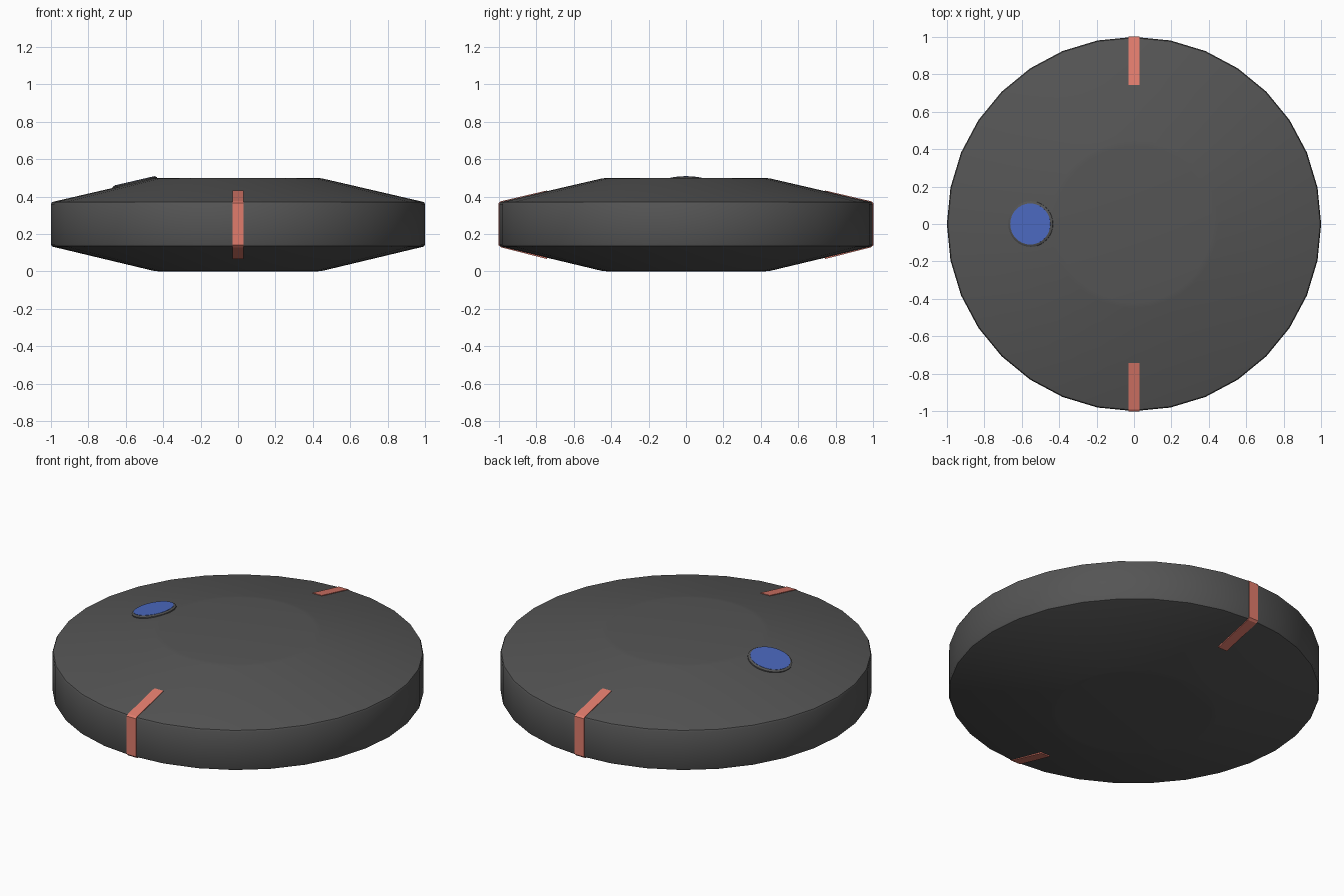
import bpy, bmesh, math
from mathutils import Matrix

if "Cube" in bpy.data.objects:
    bpy.data.objects.remove(bpy.data.objects["Cube"])

SIDES = 32
SLOPE = math.atan2(0.13, 0.56)


def material(name, rgb):
    m = bpy.data.materials.new(name)
    m.diffuse_color = (*rgb, 1)
    m.use_nodes = True
    m.node_tree.nodes["Principled BSDF"].inputs["Base Color"].default_value = m.diffuse_color
    return m


def finish(name, bm, mat, smooth=True):
    bmesh.ops.recalc_face_normals(bm, faces=bm.faces)
    me = bpy.data.meshes.new(name)
    bm.to_mesh(me)
    bm.free()
    ob = bpy.data.objects.new(name, me)
    bpy.context.collection.objects.link(ob)
    me.materials.append(mat)
    if smooth:
        bpy.ops.object.select_all(action='DESELECT')
        ob.select_set(True)
        bpy.context.view_layer.objects.active = ob
        bpy.ops.object.shade_smooth_by_angle(angle=math.radians(35))
    return ob


def lathe(profile, sides):
    # Revolve (radius, z) points around z and cap both ends
    bm = bmesh.new()
    rings = []
    for r, z in profile:
        rings.append([bm.verts.new((r * math.sin(2 * math.pi * i / sides),
                                    r * math.cos(2 * math.pi * i / sides), z))
                      for i in range(sides)])
    for a, b in zip(rings, rings[1:]):
        for i in range(sides):
            j = (i + 1) % sides
            bm.faces.new((a[i], a[j], b[j], b[i]))
    bm.faces.new(rings[0])
    bm.faces.new(rings[-1])
    return bm


dark = material("dark_grey", (0.09, 0.09, 0.09))
red = material("red", (0.75, 0.20, 0.15))
blue = material("blue", (0.07, 0.14, 0.52))

# Disc body with shallow cones and softened rim
finish("disc_body", lathe([(0.42, 0), (0.45, 0.003), (0.985, 0.131), (0.995, 0.135), (1, 0.145),
                           (1, 0.36), (0.995, 0.37), (0.985, 0.373), (0.45, 0.497),
                           (0.42, 0.5)], SIDES), dark)

# Stripes folded around the rim, front and back
outer = [(0.742, 0.066), (0.99, 0.129), (1.0015, 0.14),
         (1.0015, 0.366), (0.99, 0.375), (0.742, 0.433)]
inner = [(0.742, 0.43), (0.98, 0.365), (0.98, 0.14), (0.742, 0.074)]
for name, side in (("front_stripe", -1), ("back_stripe", 1)):
    bm = bmesh.new()
    left, right = ([bm.verts.new((x, side * y, z)) for y, z in outer + inner]
                   for x in (-0.03, 0.03))
    n = len(left)
    for i in range(n):
        j = (i + 1) % n
        bm.faces.new((left[i], left[j], right[j], right[i]))
    bm.faces.new(left)
    bm.faces.new(right)
    finish(name, bm, red, smooth=False)

# Button and its collar, tilted to lie on the top slope
tilt = Matrix.Translation((-0.552, 0, 0.474)) @ Matrix.Rotation(-SLOPE, 4, 'Y')
for name, prof, mat in (
        ("button_collar", [(0.122, -0.02), (0.122, 0.003), (0.113, 0.009)], dark),
        ("button", [(0.110, -0.01), (0.110, 0.0105)], blue)):
    finish(name, lathe(prof, SIDES), mat).matrix_world = tilt
